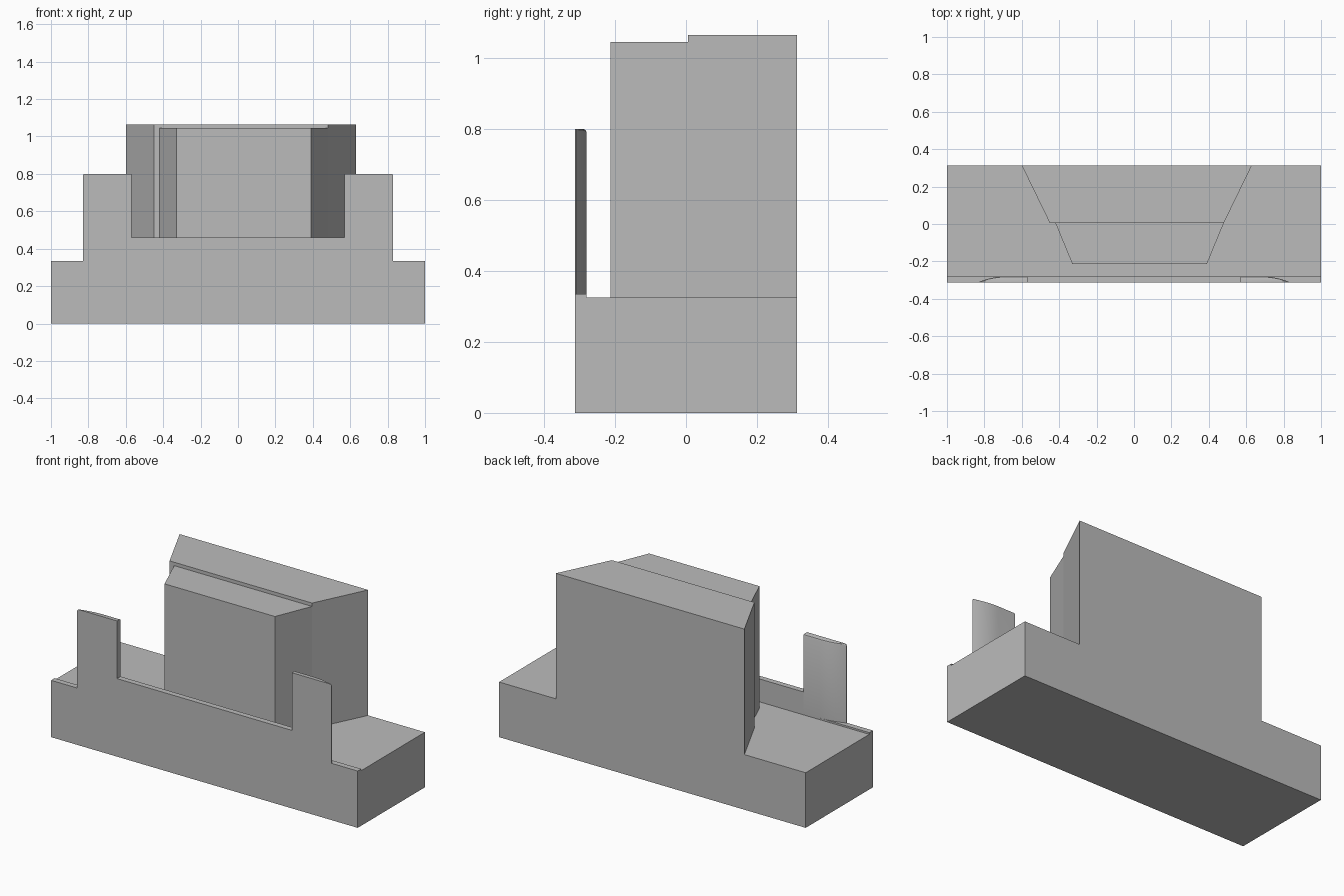
import bpy, bmesh

cube = bpy.data.objects.get("Cube")
if cube:
    bpy.data.objects.remove(cube, do_unlink=True)

grey = bpy.data.materials.new("plain grey")
grey.use_nodes = True
GREY = (0.5, 0.5, 0.5, 1)
grey.diffuse_color = GREY
grey.node_tree.nodes["Principled BSDF"].inputs["Base Color"].default_value = GREY

FRONT, SEAM, BACK = -0.313, -0.28, 0.313


def loft(name, rings):
    """Closed solid through plan outlines, each given as (height, points)."""
    bm = bmesh.new()
    loops = [[bm.verts.new((x, y, z)) for x, y in pts] for z, pts in rings]
    bm.faces.new(loops[0])
    bm.faces.new(loops[-1])
    for low, high in zip(loops, loops[1:]):
        for i in range(len(low)):
            j = (i + 1) % len(low)
            bm.faces.new((low[i], low[j], high[j], high[i]))
    bmesh.ops.recalc_face_normals(bm, faces=bm.faces[:])
    mesh = bpy.data.meshes.new(name)
    bm.to_mesh(mesh)
    bm.free()
    mesh.materials.append(grey)
    obj = bpy.data.objects.new(name, mesh)
    bpy.context.collection.objects.link(obj)
    return obj


def prism(name, pts, bottom, top):
    return loft(name, [(bottom, pts), (top, pts)])


def box(name, x0, x1, y0, y1, z0, z1):
    return prism(name, [(x0, y0), (x1, y0), (x1, y1), (x0, y1)], z0, z1)


# Base block
BASE_TOP = 0.325
box("base", -1, 1, SEAM, BACK, 0, BASE_TOP)

# Tower in two tapering steps
prism("rear_tower", [(-0.45, 0.005), (0.48, 0.005), (0.63, BACK), (-0.6, BACK)],
      BASE_TOP, 1.065)
prism("front_tower", [(-0.33, -0.213), (0.39, -0.213), (0.48, 0.005), (-0.42, 0.005)],
      BASE_TOP, 1.045)

# Front plate with a raised middle
PLATE_TOP, MIDDLE_TOP, POST_TOP = 0.335, 0.46, 0.8
box("front_plate", -1, 1, FRONT, SEAM, 0, PLATE_TOP)
box("front_plate_middle", -0.57, 0.57, FRONT, SEAM, PLATE_TOP, MIDDLE_TOP)


# Posts whose backs curve away to a thin outer edge
def post_plan(side, inset):
    inner, bend, outer = 0.57, 0.68, 0.83 - inset
    steps = 10
    pts = [(inner, FRONT), (outer, FRONT)]
    for i in range(steps + 1):
        t = 1 - i / steps
        y = SEAM - inset - (SEAM - inset - FRONT - 0.003) * t * t
        pts.append((bend + (outer - bend) * t, y))
    pts.append((inner, SEAM - inset))
    return [(side * x, y) for x, y in pts]


for side, label in ((1, "left"), (-1, "right")):
    post = loft(label + "_post", [(z, post_plan(side, inset)) for z, inset in (
        (PLATE_TOP, 0), (POST_TOP - 0.01, 0), (POST_TOP - 0.003, 0.003), (POST_TOP, 0.01))])
    bpy.ops.object.select_all(action="DESELECT")
    post.select_set(True)
    bpy.context.view_layer.objects.active = post
    bpy.ops.object.shade_smooth_by_angle(angle=0.5)
